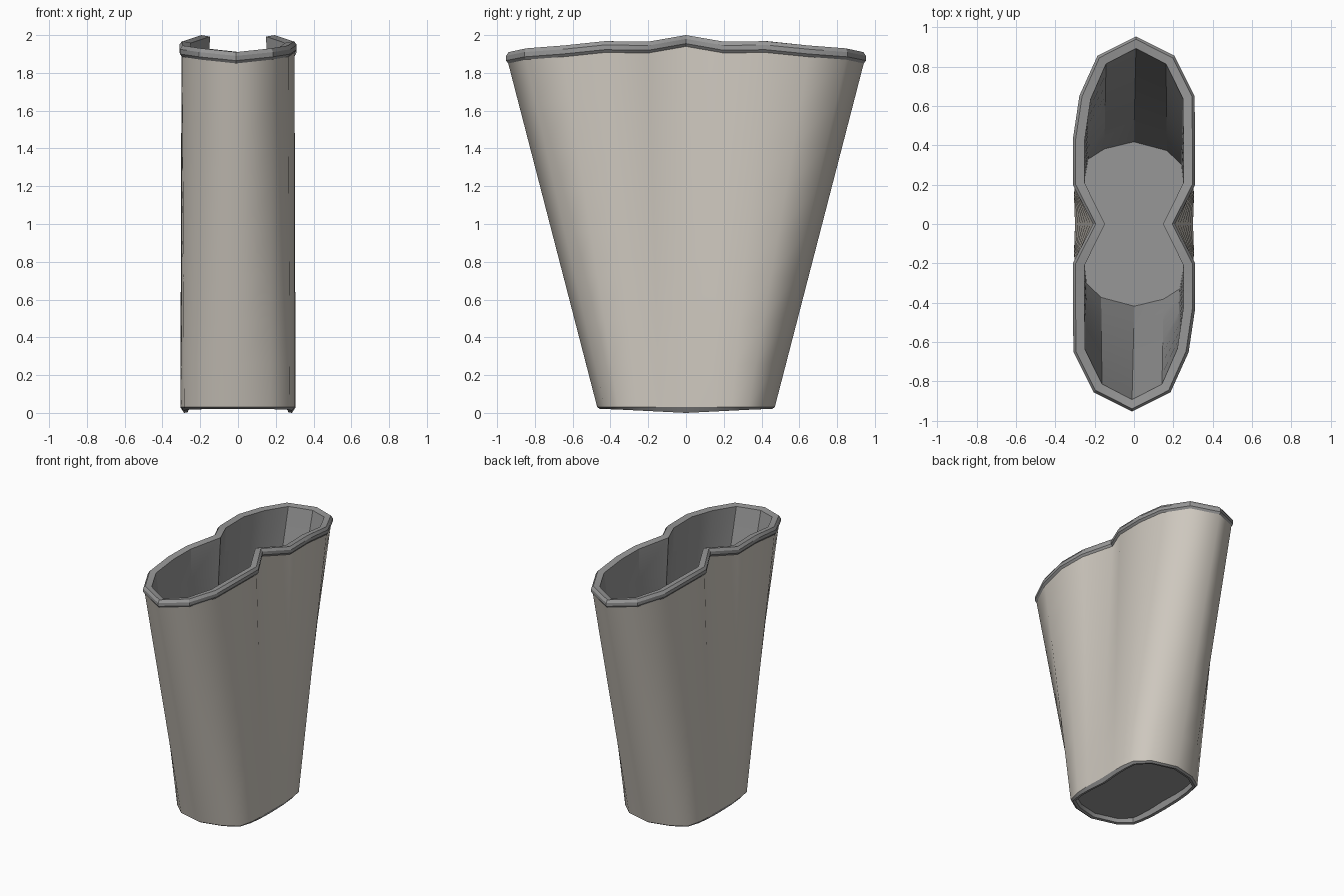
import bpy
import math
from mathutils import Vector

if "Cube" in bpy.data.objects:
    bpy.data.objects.remove(bpy.data.objects["Cube"])


def material(name, rgb):
    m = bpy.data.materials.new(name)
    m.diffuse_color = (*rgb, 1)
    m.use_nodes = True
    m.node_tree.nodes["Principled BSDF"].inputs["Base Color"].default_value = m.diffuse_color
    return m


BEIGE = material("warm_beige", (0.62, 0.58, 0.52))
GREY = material("mid_grey", (0.31, 0.31, 0.31))

# Half of the outline: rim x, y, z of rim top, then foot x, y.
# The other half is the same turned by 180 degrees.
HALF = [
    (0.200, 0.00, 2.000, 0.300, 0.00),
    (0.303, 0.20, 1.965, 0.305, 0.14),
    (0.303, 0.42, 1.968, 0.300, 0.24),
    (0.300, 0.65, 1.945, 0.285, 0.33),
    (0.200, 0.85, 1.930, 0.190, 0.42),
    (0.010, 0.945, 1.910, 0.000, 0.47),
    (-0.180, 0.85, 1.930, -0.170, 0.43),
    (-0.270, 0.65, 1.945, -0.275, 0.36),
    (-0.303, 0.43, 1.968, -0.300, 0.25),
    (-0.303, 0.20, 1.965, -0.305, 0.14),
]
ROWS = HALF + [(-a, -b, z, -c, -d) for a, b, z, c, d in HALF]
TOP = [Vector((r[0], r[1], r[2])) for r in ROWS]
FOOT = [Vector((r[3], r[4], 0.03)) for r in ROWS]


def offset(loop, d, dz):
    """Move a loop outward by d (inward if negative) and up by dz."""
    out = []
    n = len(loop)
    for i, p in enumerate(loop):
        t = loop[(i + 1) % n] - loop[i - 1]
        nor = Vector((t.y, -t.x, 0)).normalized()
        out.append(p + nor * d + Vector((0, 0, dz)))
    return out


def at_height(loop, z):
    return [Vector((p.x, p.y, z)) for p in loop]


def between(a, b, steps):
    """Loops of the ruled surface from a to b."""
    return [[p.lerp(q, k / steps) for p, q in zip(a, b)] for k in range(steps + 1)]


def loft(name, loops, mat, cap_start=False, cap_end=False, angle=40):
    n = len(loops[0])
    verts = [v for lp in loops for v in lp]
    faces = []
    for k in range(len(loops) - 1):
        for i in range(n):
            j = (i + 1) % n
            faces.append((k * n + i, k * n + j, (k + 1) * n + j, (k + 1) * n + i))
    if cap_start:
        faces.append(tuple(reversed(range(n))))
    if cap_end:
        faces.append(tuple(range((len(loops) - 1) * n, len(loops) * n)))
    me = bpy.data.meshes.new(name)
    me.from_pydata(verts, [], faces)
    me.materials.append(mat)
    ob = bpy.data.objects.new(name, me)
    bpy.context.collection.objects.link(ob)
    bpy.context.view_layer.objects.active = ob
    ob.select_set(True)
    bpy.ops.object.shade_smooth_by_angle(angle=math.radians(angle))
    ob.select_set(False)
    return ob


# Outer wall: oval foot blending to the pinched mouth
wall_top = offset(TOP, -0.004, -0.06)
loft("outer_wall", between(FOOT, wall_top, 8), BEIGE, angle=60)

# Rolled rim, inner wall and floor
inner_top = offset(TOP, -0.052, -0.008)
floor = at_height(offset(FOOT, -0.052, 0), 0.07)
rim = [wall_top,
       offset(TOP, 0.008, -0.045),
       offset(TOP, 0.008, -0.02),
       offset(TOP, -0.006, 0),
       inner_top]
loft("rim", rim, GREY, angle=30)
loft("inner_wall", between(inner_top, floor, 8), GREY, cap_end=True, angle=25)

# Foot lip with recessed underside, dipping lowest at the sides
lip_low = offset(FOOT, -0.015, 0)
for p in lip_low:
    p.z = 0.02 * min(1, abs(p.y) / 0.4)
lip_in = offset(lip_low, -0.02, 0.004)
underside = at_height(offset(FOOT, -0.045, 0), 0.05)
loft("foot_lip", [underside, lip_in, lip_low, FOOT], GREY, cap_start=True, angle=30)
